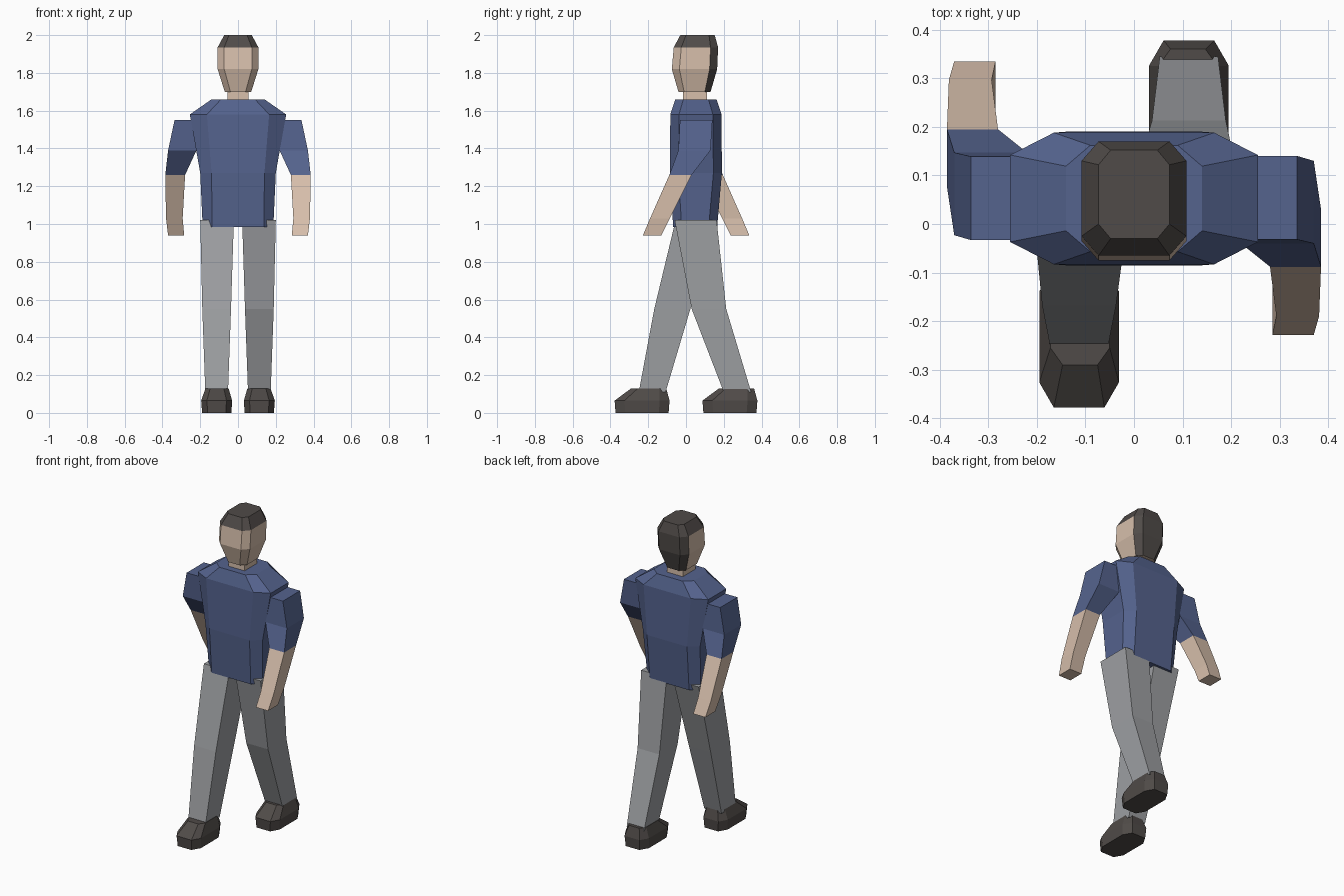
import bpy
import bmesh

cube = bpy.data.objects.get("Cube")
if cube:
    bpy.data.objects.remove(cube, do_unlink=True)


def make_material(name, colour):
    mat = bpy.data.materials.new(name)
    mat.use_nodes = True
    rgba = (*colour, 1)
    mat.diffuse_color = rgba
    mat.node_tree.nodes["Principled BSDF"].inputs["Base Color"].default_value = rgba
    return mat


skin = make_material("skin", (.68, .52, .41))
shirt_blue = make_material("shirt blue", (.09, .125, .27))
trouser_grey = make_material("trouser grey", (.34, .35, .365))
dark = make_material("dark brown", (.08, .07, .065))


def outline(x0, x1, y0, y1, z, cx=0, cy=0):
    """Rectangle at height z, with its corners cut by cx and cy if given."""
    if not cx:
        return [(x0, y0, z), (x1, y0, z), (x1, y1, z), (x0, y1, z)]
    return [(x0 + cx, y0, z), (x1 - cx, y0, z), (x1, y0 + cy, z), (x1, y1 - cy, z),
            (x1 - cx, y1, z), (x0 + cx, y1, z), (x0, y1 - cy, z), (x0, y0 + cy, z)]


def loft(name, sections, materials, place=lambda x, y, z: (x, y, z), rule=None):
    """Flat-faced closed solid through a stack of outlines."""
    bm = bmesh.new()
    rings = [[bm.verts.new(place(*p)) for p in outline(*s)] for s in sections]
    count = len(rings[0])
    for low, high in zip(rings, rings[1:]):
        for i in range(count):
            j = (i + 1) % count
            bm.faces.new((low[i], low[j], high[j], high[i]))
    bm.faces.new(rings[0])
    bm.faces.new(rings[-1])
    bmesh.ops.recalc_face_normals(bm, faces=bm.faces[:])
    if rule:
        for face in bm.faces:
            face.material_index = rule(face)
    mesh = bpy.data.meshes.new(name)
    bm.to_mesh(mesh)
    bm.free()
    for mat in materials:
        mesh.materials.append(mat)
    obj = bpy.data.objects.new(name, mesh)
    bpy.context.collection.objects.link(obj)
    return obj


def centred(half, *rest):
    return (-half, half, *rest)


# Head: hair on the crown and on the back faces
def is_hair(face):
    centre = face.calc_center_median()
    return int(centre.z > 1.93 or (face.normal.y > .3 and centre.z > 1.72))


loft("head", [
    centred(.07, -.04, .13, 1.70, .03, .03),
    centred(.108, -.075, .165, 1.82, .035, .04),
    centred(.108, -.065, .17, 1.935, .035, .04),
    centred(.073, -.03, .152, 2, .025, .03),
], [skin, dark], rule=is_hair)
loft("neck", [centred(.056, -.015, .112, z) for z in (1.6, 1.74)], [skin])

# Shirt body
loft("shirt", [
    centred(.187, -.068, .165, .985, .05, .045),
    centred(.2, -.085, .19, 1.27, .06, .045),
    centred(.255, -.083, .188, 1.58, .09, .046),
    centred(.14, -.057, .162, 1.66, .05, .043),
], [shirt_blue])

# Arms: the left swings forward, the right swings back
sleeve = [(.28, .385, -.088, .03, 1.26),
          (.22, .37, -.04, .13, 1.39),
          (.2, .336, -.032, .14, 1.55)]
forearm = [(.285, .37, -.228, -.13, .94),
           (.293, .381, -.19, -.085, 1.03),
           sleeve[0]]


def swung_back(x, y, z):
    return -x, .107 - y, z


for part, sections, mat in (("sleeve", sleeve, shirt_blue), ("forearm", forearm, skin)):
    loft("left_" + part, sections, [mat])
    loft("right_" + part, sections, [mat], swung_back)

# Trouser legs: widths are shared, the stride sets the depths
strides = {"left": [(.2, .345), (.03, .213), (-.06, .162)],
           "right": [(-.25, -.108), (-.168, .023), (-.055, .16)]}
widths = [(.053, .173, .11), (.037, .189, .55), (.022, .2, 1.02)]
for side, depths in strides.items():
    sign = 1 if side == "left" else -1
    sections = [(a, b, c, d, z) for (a, b, z), (c, d) in zip(widths, depths)]
    loft(side + "_trouser_leg", sections, [trouser_grey],
         lambda x, y, z: (sign * x, y, z))

    # Shoes, toes towards the front
    toe = .087 if side == "left" else -.378
    loft(side + "_shoe", [
        (.035, .19, .005, .286, 0, .03, .052),
        (.031, .195, 0, .291, .065, .03, .052),
        (.05, .172, .088, .273, .13, .025, .035),
    ], [dark], lambda x, y, z: (sign * x, y + toe, z))
